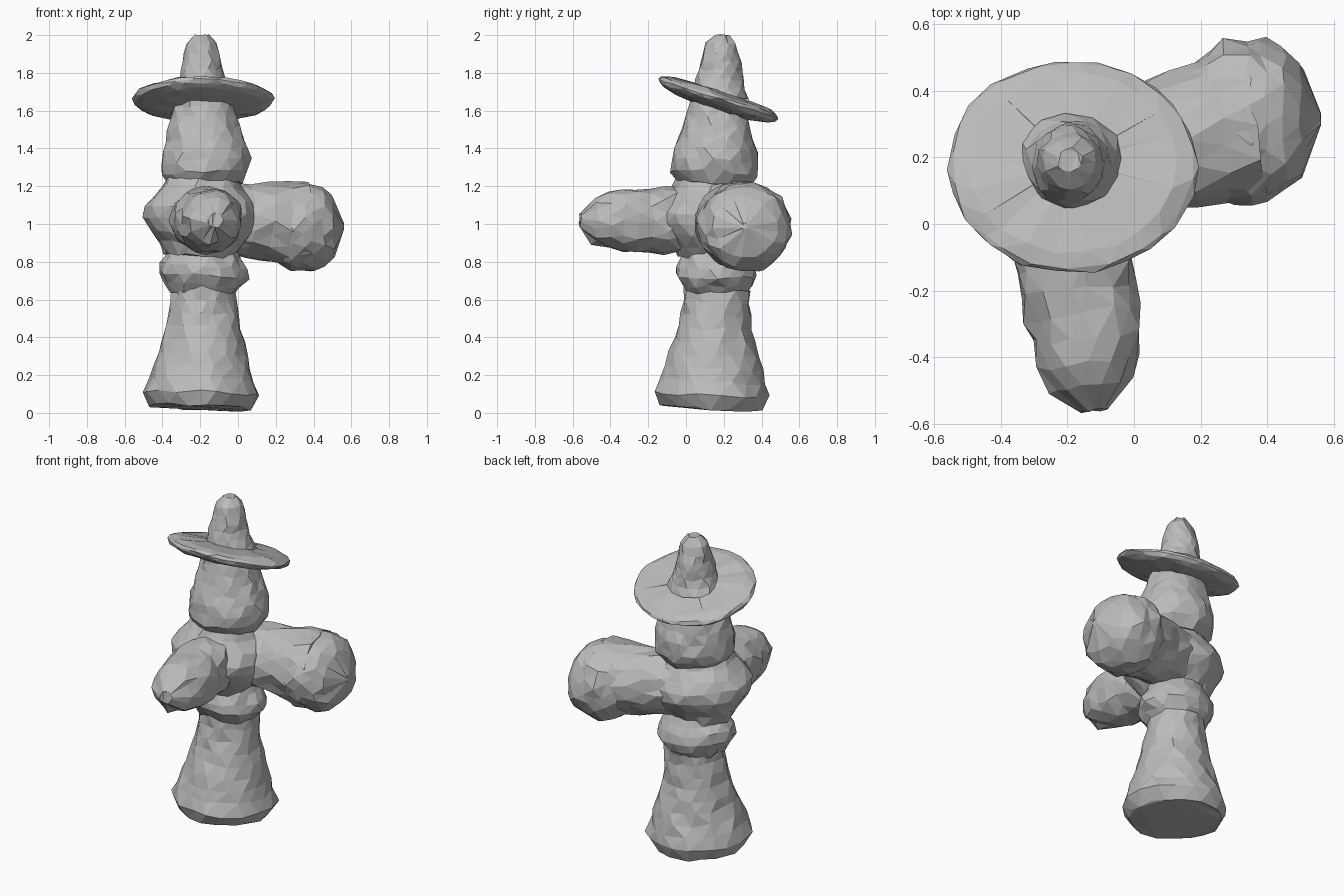
import bpy
import bmesh
import random
from math import cos, sin, pi, sqrt
from mathutils import Vector

cube = bpy.data.objects.get("Cube")
if cube:
    bpy.data.objects.remove(cube)
random.seed(7)

# One plain grey for the whole figure
colour = (0.5, 0.5, 0.5, 1)
grey = bpy.data.materials.new("clay grey")
grey.use_nodes = True
grey.diffuse_color = colour
grey.node_tree.nodes["Principled BSDF"].inputs["Base Color"].default_value = colour


def hump(t):
    """Soft swelling, zero at both ends."""
    return sin(pi * t) ** 1.5


def dome(t):
    """Half-circle outline, used for balls and lens shapes."""
    return 2 * sqrt(t * (1 - t))


def add_ring(bm, centre, u, v, radius, squash, sides, rough, turn):
    """One uneven ring of vertices, kept above the ground."""
    ring = []
    wobble = min(rough, radius / 8)
    for k in range(sides):
        angle = 2 * pi * (k + turn + random.uniform(-0.2, 0.2)) / sides
        point = centre + radius * (u * cos(angle) + v * squash * sin(angle))
        point += Vector([random.uniform(-wobble, wobble) for _ in centre])
        point.z = max(point.z, 0)
        ring.append(bm.verts.new(point))
    return ring


def loft(name, start, end, radius, steps, side=(1, 0, 0), squash=1, sides=17, rough=0.01):
    """Faceted solid from start to end, its radius given by a rule."""
    start, end = Vector(start), Vector(end)
    axis = (end - start).normalized()
    v = axis.cross(Vector(side)).normalized()
    u = v.cross(axis)
    bm = bmesh.new()
    rings = []
    for i in range(steps + 1):
        t = i / steps
        centre = start.lerp(end, t)
        rings.append(add_ring(bm, centre, u, v, radius(t), squash, sides, rough, (i % 2) / 2))

    # Triangles between the staggered rings
    for i, (low, high) in enumerate(zip(rings, rings[1:])):
        for k in range(sides):
            m = (k + 1) % sides
            low_corner, high_corner = (low[k], high[m]) if i % 2 else (low[m], high[k])
            bm.faces.new((low[k], low[m], high_corner))
            bm.faces.new((low_corner, high[m], high[k]))

    # Closed ends
    for ring in (rings[0], rings[-1]):
        bm.faces.new(ring)
    bmesh.ops.triangulate(bm, faces=[f for f in bm.faces if len(f.verts) > 3])
    bmesh.ops.recalc_face_normals(bm, faces=bm.faces)
    mesh = bpy.data.meshes.new(name)
    bm.to_mesh(mesh)
    bm.free()
    mesh.materials.append(grey)
    bpy.context.collection.objects.link(bpy.data.objects.new(name, mesh))


# Flared pedestal, leaning a little, with a rounded foot
loft("pedestal", (-.195, .135, .03), (-.175, .165, .66),
     lambda t: min(.27 + t / 2, .17 + .165 * (1 - t) ** 1.6), steps=9)

# Collar ring on the pedestal
loft("collar", (-.19, .16, .63), (-.175, .16, .88),
     lambda t: .168 + .07 * hump(t ** .9), steps=5, squash=.9)

# Bulging torso
loft("torso", (-.21, .12, .83), (-.18, .13, 1.25),
     lambda t: .18 + .125 * hump(t), steps=7, squash=.94)

# Arm reaching to the front, ending in a blunt fist
loft("front_arm", (-.2, .1, 1.02), (-.12, -.56, 1.02),
     lambda t: .178 * sqrt(1 - .95 * t ** 5), steps=9, sides=14, rough=.013)

# Arm reaching to the left, swelling into a large ball
loft("left_arm", (-.15, .2, 1.04), (.35, .3, 1),
     lambda t: .175 + .05 * t, steps=5, side=(0, 1, 0), rough=.013)
loft("left_hand_ball", (.12, .305, .985), (.56, .315, .985),
     lambda t: .02 + .23 * dome(t), steps=8, side=(0, 1, 0), squash=.95, rough=.013)

# Pear-shaped head, widest near the chin, narrowing under the hat
loft("head", (-.165, .145, 1.21), (-.19, .17, 1.68),
     lambda t: .19 - .04 * t + .057 * hump(sqrt(t)), steps=8, squash=.97)

# Wide brim with a thick rounded rim, raised at the front
middle = Vector((-.185, .175, 1.665))
normal = Vector((0, .31, .95))
loft("hat_brim", middle - normal * .07, middle + normal * .045,
     lambda t: .02 + .355 * dome(t ** 1.3) ** .7, steps=7, squash=.9, sides=22, rough=.006)

# Blunt knobbly crown, flared where it meets the brim
loft("hat_crown", (-.19, .175, 1.67), (-.195, .19, 2),
     lambda t: .103 + .055 * (1 - t) ** 3 - .065 * t ** 6, steps=7, sides=12, rough=.008)
